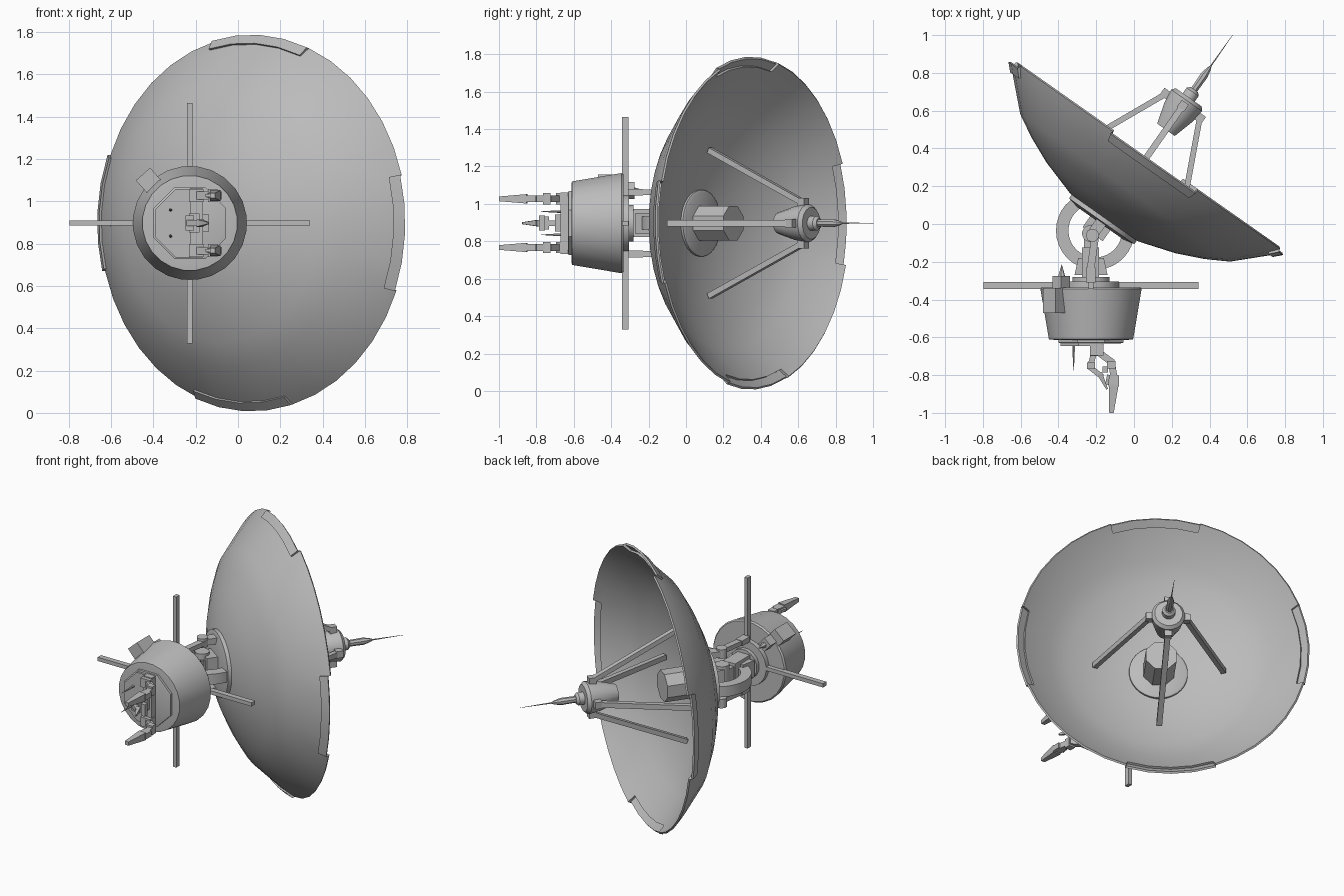
import bpy, bmesh
from math import sin, cos, pi, tau, radians
from mathutils import Matrix, Vector

if "Cube" in bpy.data.objects:
    bpy.data.objects.remove(bpy.data.objects["Cube"])

grey = bpy.data.materials.new("plain grey")
grey.use_nodes = True
grey.diffuse_color = (0.5, 0.5, 0.5, 1)
grey.node_tree.nodes["Principled BSDF"].inputs["Base Color"].default_value = (0.5, 0.5, 0.5, 1)


def frame(x, y, z, origin):
    """Matrix whose columns are the given axes and origin."""
    m = Matrix((x, y, z)).transposed().to_4x4()
    m.translation = origin
    return m


# Dish frame: local z looks out of the dish. Body frame: local z faces the front, y is up.
DISH = frame(Vector((0.818, -0.575, 0)), Vector((0, 0, -1)), Vector((0.575, 0.818, 0)), (0.083, 0.376, 0.897))
BODY = frame(Vector((1, 0, 0)), Vector((0, 0, 1)), Vector((0, -1, 0)), (-0.2275, 0, 0.897))
WORLD = Matrix.Identity(4)


def finish(name, bm, m):
    bm.transform(m)
    bmesh.ops.recalc_face_normals(bm, faces=bm.faces)
    mesh = bpy.data.meshes.new(name)
    bm.to_mesh(mesh)
    bm.free()
    ob = bpy.data.objects.new(name, mesh)
    bpy.context.collection.objects.link(ob)
    mesh.materials.append(grey)
    bpy.ops.object.select_all(action="DESELECT")
    ob.select_set(True)
    bpy.context.view_layer.objects.active = ob
    bpy.ops.object.shade_smooth_by_angle(angle=radians(32))


def lathe(name, profile, m, sides=24, centre=(0, 0)):
    """Closed solid turned about local z from (radius, height) pairs."""
    bm = bmesh.new()
    rings = [[bm.verts.new((centre[0] + r * cos(tau * (i + .5) / sides),
                            centre[1] + r * sin(tau * (i + .5) / sides), h))
              for i in range(sides)] for r, h in profile]
    for a, b in zip(rings, rings[1:]):
        for i in range(sides):
            j = (i + 1) % sides
            bm.faces.new((a[i], a[j], b[j], b[i]))
    bm.faces.new(rings[0])
    bm.faces.new(rings[-1])
    finish(name, bm, m)


def prism(name, points, low, high, m):
    bm = bmesh.new()
    a, b = [[bm.verts.new((x, y, h)) for x, y in points] for h in (low, high)]
    bm.faces.new(a)
    bm.faces.new(b)
    for i in range(len(points)):
        j = (i + 1) % len(points)
        bm.faces.new((a[i], a[j], b[j], b[i]))
    finish(name, bm, m)


def box(name, centre, size, m):
    bm = bmesh.new()
    bmesh.ops.create_cube(bm, size=1, matrix=Matrix.Translation(centre) @ Matrix.Diagonal((*size, 1)))
    finish(name, bm, m)


def bar(name, p, q, width, m, depth=None, tip=1):
    """Square bar from p to q, scaled by tip at the far end."""
    p, q = Vector(p), Vector(q)
    bm = bmesh.new()
    bmesh.ops.create_cube(bm, size=1)
    for v in bm.verts:
        s = tip if v.co.z > 0 else 1
        v.co.x *= width * s
        v.co.y *= (depth or width) * s
        v.co.z *= (q - p).length
    turn = (q - p).to_track_quat("Z", "Y").to_matrix().to_4x4()
    finish(name, bm, m @ Matrix.Translation((p + q) / 2) @ turn)


# Dish: outer and inner skins joined at the rim, with four stepped-back rim panels
SIDES = 40
TURN = Matrix.Rotation(radians(3.2), 4, "Z")
OUTER = ((.01, -.432), (.22, -.418), (.42, -.355), (.56, -.293), (.68, -.226), (.845, -.066), (.886, -.018))
INNER = ((.01, -.378), (.22, -.366), (.42, -.311), (.56, -.255), (.68, -.188), (.837, -.05), (.877, -.01))
bm = bmesh.new()


def skin(profile, step):
    """Adds one skin and returns its rim and its stepped rim."""
    rings = [[bm.verts.new((r * cos(tau * i / SIDES), r * sin(tau * i / SIDES), h)) for i in range(SIDES)]
             for r, h in (*profile, *step)]
    step_in, step_out = rings[-2:]
    for a, b in zip(rings[:-2], rings[1:-2]):
        for i in range(SIDES):
            j = (i + 1) % SIDES
            if b is rings[-3] and (i + 2) % 10 < 4:
                bm.faces.new((a[i], a[j], step_in[j], step_in[i]))
                bm.faces.new((step_in[i], step_in[j], step_out[j], step_out[i]))
                for side, e in ((0, i), (3, j)):
                    if (i + 2) % 10 == side:
                        bm.faces.new((a[e], step_in[e], step_out[e], b[e]))
            else:
                bm.faces.new((a[i], a[j], b[j], b[i]))
    return rings[-3], step_out


rim_o, low_o = skin(OUTER, ((.851, -.076), (.89, -.036)))
rim_i, low_i = skin(INNER, ((.843, -.064), (.88, -.028)))
for i in range(SIDES):
    j = (i + 1) % SIDES
    a, b = (low_o, low_i) if (i + 2) % 10 < 4 else (rim_o, rim_i)
    bm.faces.new((a[i], a[j], b[j], b[i]))
    if (i + 2) % 10 in (0, 4):
        bm.faces.new((rim_o[i], low_o[i], low_i[i], rim_i[i]))
bmesh.ops.delete(bm, geom=[v for v in bm.verts if not v.link_faces], context="VERTS")
finish("dish", bm, DISH @ TURN)

# Dish centre and mounting
lathe("dish_back_plate", [(.15, -.455), (.212, -.442), (.212, -.4)], DISH, 32)
lathe("dish_inner_plate", [(.178, -.39), (.178, -.355), (.165, -.348)], DISH, 32)
lathe("dish_receiver", [(.1, -.37), (.1, -.15)], DISH, 8)

# Feed unit held in front of the dish
lathe("feed_body", [(.058, .15), (.092, .265), (.102, .34), (.085, .36)], DISH, 16)
lathe("feed_collar", [(.04, .35), (.04, .395), (.026, .41)], DISH, 12)
lathe("feed_antenna", [(.02, .4), (.022, .505), (.012, .545), (.004, .565), (.001, .764)], DISH, 8)
for i in range(4):
    c, s = round(cos(i * pi / 2)), round(sin(i * pi / 2))
    bar(f"feed_strut_{i + 1}", (.39 * c, .39 * s, -.305), (.11 * c, .11 * s, .305), .034, DISH, .03)
    box(f"strut_bracket_{i + 1}", (.112 * c, .112 * s, .305), (.045, .045, .045), DISH)

# Main body drum
lathe("body_drum", [(.15, .305), (.15, .335), (.262, .335), (.27, .345), (.225, .61), (.2, .613)], BODY, 24)
lathe("nose_plate", [(.185, .60), (.185, .628), (.17, .632)], BODY, 8)
octagon = [(min(.175 * cos(tau * (i + .5) / 8), .03), .175 * sin(tau * (i + .5) / 8)) for i in range(8)]
prism("nose_cover", octagon, .62, .645, BODY)
for i in range(4):
    c, s = round(cos(i * pi / 2)), round(sin(i * pi / 2))
    size = (.428, .025, .036) if c else (.025, .428, .036)
    box(f"boom_{i + 1}", (.354 * c, .354 * s, .325), size, BODY)

# Side equipment pod
POD = BODY @ Matrix.Rotation(radians(132), 4, "Z")
box("pod_box", (.27, .01, .405), (.1, .09, .13), POD)
prism("pod_fin", [(.2, -.03), (.27, -.03), (.27, .03), (.2, .03)], .275, .47, POD)
lathe("pod_spike", [(.024, .3), (.016, .265), (.001, .215)], POD, 6, (.232, 0))

# Nose equipment: bracket, spikes and arms
box("arm_bracket", (.03, 0, .645), (.06, .33, .05), BODY)
for side in (-1, 1):
    name = "upper" if side > 0 else "lower"
    z = .13 * side
    lathe(f"{name}_spike", [(.008, .64), (.006, .70), (.001, .775)], BODY, 6, (-.092, .062 * side))
    box(f"{name}_arm_base", (.03, z, .665), (.07, .06, .06), BODY)
    bar(f"{name}_arm_link", (.02, z, .665), (.115, z, .735), .036, BODY)
    box(f"{name}_arm_elbow", (.108, z, .745), (.045, .06, .04), BODY)
    bar(f"{name}_arm_forearm", (.11, z, .74), (.122, z, .815), .036, BODY)
    bar(f"{name}_arm_wrist", (.122, z, .8), (.12, z, .86), .036, BODY, .055)
    bar(f"{name}_arm_claw", (.12, z, .85), (.107, z, 1.0), .05, BODY, .052, .5)
    bar(f"{name}_arm_thumb", (.1, z, .80), (.085, z, .85), .02, BODY, .03, .7)

box("middle_arm_base", (.02, 0, .67), (.05, .09, .06), BODY)
bar("middle_arm_link", (.02, 0, .67), (-.005, 0, .755), .03, BODY)
box("middle_arm_elbow", (.0, 0, .75), (.04, .07, .035), BODY)
bar("middle_arm_forearm", (-.01, 0, .755), (.06, 0, .81), .028, BODY)
bar("middle_arm_claw", (.045, 0, .79), (.085, 0, .875), .035, BODY, .03, .3)
box("middle_arm_crossbar", (.075, 0, .77), (.03, .08, .03), BODY)

# Neck and swivel between body and dish
box("neck", (-.23, -.21, .897), (.09, .17, .15), WORLD)
prism("neck_wedge", [(-.315, -.27), (-.14, -.27), (-.16, -.18), (-.295, -.18)], .84, .95, WORLD)
lathe("neck_base", [(.1, .28), (.1, .31)], BODY, 16)
arc = [radians(118 + 230 * i / 22) for i in range(23)]
ring_points = [(r * cos(a) - .205, r * sin(a) - .035) for r, path in ((.208, arc), (.142, arc[::-1])) for a in path]
prism("swivel_ring", ring_points, .862, .932, WORLD)
lathe("swivel_pin", [(.045, .80), (.045, .99)], WORLD, 16, (-.23, -.05))
box("swivel_arm", (-.23, -.11, .897), (.07, .12, .11), WORLD)
bar("swivel_link", (-.23, -.05, .897), (-.17, .02, .897), .1, WORLD, .1)
box("dish_mount", (0, 0, -.48), (.13, .15, .09), DISH)
for side in (-1, 1):
    name = "upper" if side > 0 else "lower"
    z = .897 + .165 * side
    box(f"{name}_yoke_post", (-.23, -.27, z), (.05, .08, .035), WORLD)
    bar(f"{name}_yoke_bar", (-.23, -.24, z), (-.2, -.03, z), .04, WORLD, .03)
    lathe(f"{name}_yoke_joint", [(.035, z - .03), (.035, z + .03)], WORLD, 12, (-.22, -.06))
    box(f"{name}_dish_lug", (0, -.165 * side, -.465), (.06, .04, .1), DISH)
